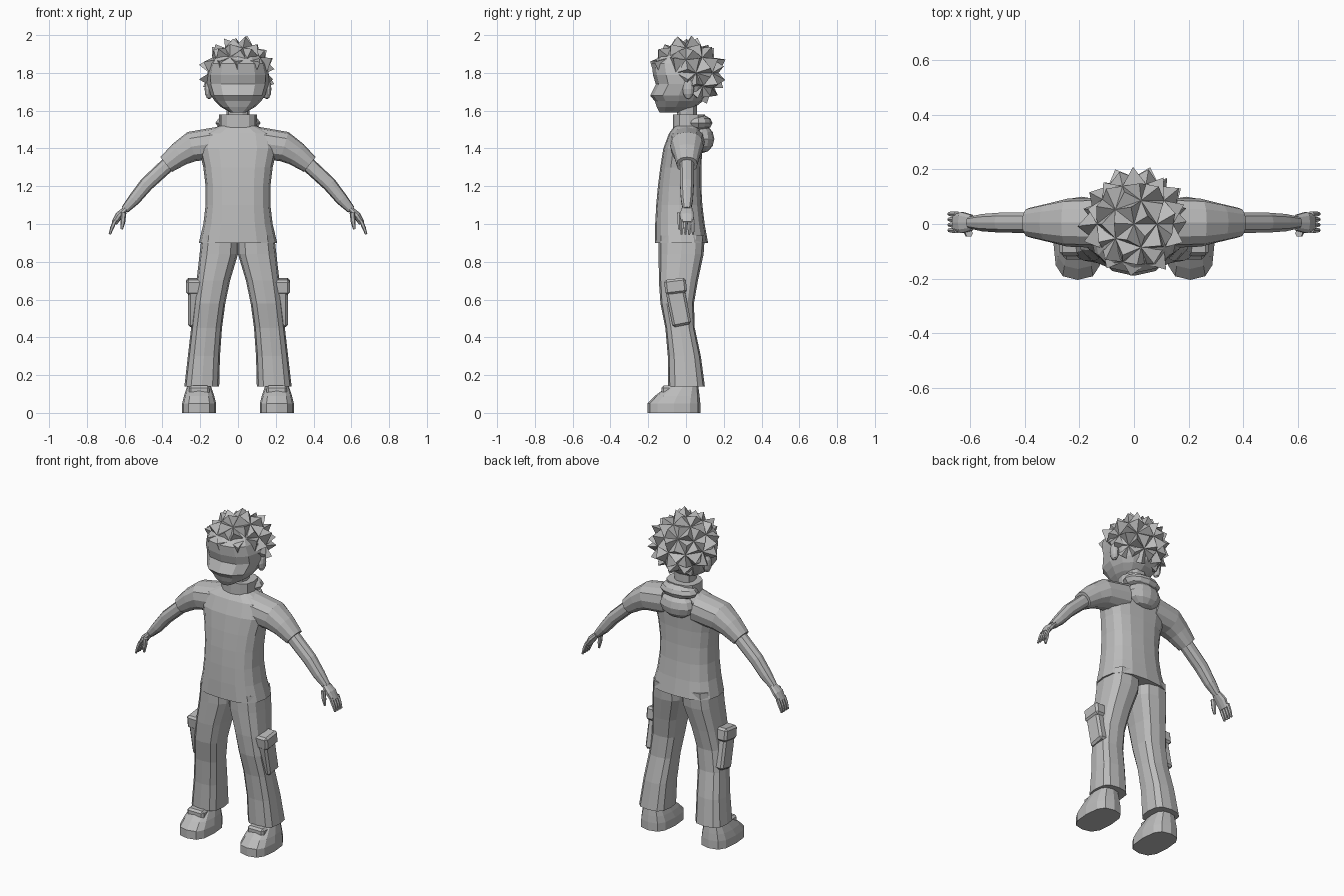
import bpy, bmesh, math, random
from mathutils import Matrix, Vector

random.seed(4)
cube = bpy.data.objects.get("Cube")
if cube:
    bpy.data.objects.remove(cube, do_unlink=True)

GREY = (.5, .5, .5, 1)
grey = bpy.data.materials.new("plain grey")
grey.use_nodes = True
grey.diffuse_color = GREY
grey.node_tree.nodes["Principled BSDF"].inputs["Base Color"].default_value = GREY


def finish(name, bm, paired=False, bevel=0):
    """Turn a bmesh into a flat shaded object, mirrored across x if paired."""
    bmesh.ops.recalc_face_normals(bm, faces=bm.faces)
    mesh = bpy.data.meshes.new(name)
    bm.to_mesh(mesh)
    bm.free()
    mesh.materials.append(grey)
    ob = bpy.data.objects.new(name, mesh)
    bpy.context.collection.objects.link(ob)
    if bevel:
        ob.modifiers.new("Soft edges", "BEVEL").width = bevel
    if paired:
        ob.modifiers.new("Other side", "MIRROR").use_mirror_merge = False


def loft(name, rings, sides=12, power=.8, paired=False):
    """Skin rings of (centre, half width vector, half depth); low power is squarer."""
    bm = bmesh.new()
    loops = []
    for centre, across, depth in rings:
        loop = []
        for i in range(sides):
            angle = math.tau * i / sides
            c, s = [math.copysign(abs(t) ** power, t)
                    for t in (math.cos(angle), math.sin(angle))]
            loop.append(bm.verts.new(centre + across * c + Vector((0, depth * s, 0))))
        loops.append(loop)
    for low, high in zip(loops, loops[1:]):
        for i in range(sides):
            bm.faces.new((low[i - 1], low[i], high[i], high[i - 1]))
    bm.faces.new(loops[0])
    bm.faces.new(loops[-1])
    finish(name, bm, paired)


def level(z, half, front, back, x=0):
    """One horizontal ring."""
    return Vector((x, (front + back) / 2, z)), Vector((half, 0, 0)), (back - front) / 2


def limb(name, path, y=.005, flat=1, sides=10):
    """Paired tube along (x, z, radius) points, its rings square to the path."""
    points = [Vector((x, y, z)) for x, z, radius in path]
    rings = []
    for i, point in enumerate(points):
        along = points[min(i + 1, len(points) - 1)] - points[max(i - 1, 0)]
        across = Vector((-along.z, 0, along.x)).normalized()
        radius = path[i][-1]
        rings.append((point, across * radius, radius * flat))
    loft(name, rings, sides, .85, paired=True)


def ball(name, at, size, paired=False):
    """Coarse ellipsoid with the given half sizes."""
    bm = bmesh.new()
    bmesh.ops.create_uvsphere(bm, u_segments=12, v_segments=6, radius=1,
                              matrix=Matrix.LocRotScale(at, None, size))
    finish(name, bm, paired)


def box(name, at, size, tilt=0):
    """Paired soft-edged box, leaning forward by tilt."""
    bm = bmesh.new()
    turn = Matrix.Rotation(tilt, 3, "X").to_quaternion()
    bmesh.ops.create_cube(bm, size=1, matrix=Matrix.LocRotScale(at, turn, size))
    finish(name, bm, paired=True, bevel=.012)


# Shirt body: narrow waist, flared hem, chest sloping back to the shoulders
shirt = []
for step in range(6):
    z = .9 + step / 10
    shirt.append(level(z, half=.17 + .6 * (z - 1.15) ** 2,
                       front=-.165 + .18 * (z - .9) ** 2,
                       back=.08 + .3 * (z - 1.25) ** 2))
shirt.append(level(1.48, half=.19, front=-.09, back=.08))
shirt.append(level(1.52, half=.1, front=-.06, back=.07))
loft("shirt_body", shirt, sides=16, power=.75)

# Neck, collar and hood
loft("neck", [level(z, half=.06, front=-.05, back=.06) for z in (1.5, 1.7)], sides=10)
loft("collar", [level(z, half=.1, front=-.07, back=.1) for z in (1.51, 1.58)])
ball("hood_roll", (0, .065, 1.535), (.12, .075, .045))
ball("hood_bag", (0, .085, 1.45), (.11, .065, .075))

# Head: rounded skull, with brow, nose and chin given by the face profile
head = []
for z, front in ((1.59, -.14), (1.62, -.155), (1.65, -.165), (1.68, -.19),
                 (1.74, -.16), (1.79, -.175), (1.85, -.18), (1.89, -.14), (1.92, -.09)):
    bulge = math.sqrt(max(.06, 1 - ((z - 1.77) / .18) ** 2))
    head.append(level(z, half=.165 * bulge, front=front, back=.2 * bulge - .06))
loft("head", head, power=.85)
ball("ears", (.153, .012, 1.715), (.024, .03, .055), paired=True)

# Spiky hair: part of a sphere with every face poked outwards
bm = bmesh.new()
bmesh.ops.create_icosphere(bm, subdivisions=2, radius=1,
                           matrix=Matrix.LocRotScale((0, 0, 1.8), None, (.16, .172, .155)))
bald = []
for face in bm.faces:
    middle = face.calc_center_median()
    if middle.z < 1.85 - 1.6 * max(0, middle.y + .05):
        bald.append(face)
bmesh.ops.delete(bm, geom=bald, context="FACES")
for tip in bmesh.ops.poke(bm, faces=bm.faces[:], offset=.05)["verts"]:
    tip.co += Vector([random.uniform(-.012, .012) for axis in range(3)])
    tip.co.z = min(tip.co.z, 2)
    tip.co.y = max(tip.co.y, -.19)
finish("spiky_hair", bm)

# Sleeves, arms and hands
limb("sleeves", [(.1, 1.43, .085), (.245, 1.41, .08), (.31, 1.37, .065), (.38, 1.315, .05)],
     flat=1.1, sides=12)
limb("arms", [(.35, 1.335, .04), (.485, 1.21, .038), (.55, 1.13, .033), (.6, 1.075, .022)])
limb("palms", [(.595, 1.08, .015), (.63, 1.045, .02), (.655, 1.005, .016)], flat=2)
for finger in range(4):
    limb(f"finger_{finger + 1}", [(.65, 1.02, .011), (.667, .98, .01), (.679, .945, .006)],
         y=.02 * finger - .023, sides=6)
limb("thumbs", [(.605, 1.06, .014), (.61, 1.01, .013), (.616, .972, .007)], y=-.034, sides=6)

# Trouser legs: spreading downwards, bent slightly at the knee
legs = []
for z in (.94, .84, .7, .58, .45, .3, .14):
    outer = .3 - .115 * z
    inner = .1 * max(0, 1 - (z / .84) ** 3)
    legs.append(level(z, half=(outer - inner) / 2, x=(outer + inner) / 2,
                      front=-.12 - .025 * math.tanh(9 * (z - .5)),
                      back=.07 + .03 * math.cos(8 * (z - .14))))
loft("trouser_legs", legs, power=.7, paired=True)

# Cargo pockets and flaps
box("pockets", (.222, -.04, .56), (.085, .1, .2), tilt=.2)
box("pocket_flaps", (.224, -.055, .67), (.1, .115, .08), tilt=.12)

# Shoes: upright sole, upper drawn in towards the ankle
shoe = []
for z, shrink in ((0, 0), (.05, 0), (.09, .02), (.15, .06)):
    shoe.append(level(z, half=.09 - shrink / 2, x=.206,
                      front=-.205 + 2 * shrink, back=.076 - shrink / 5))
loft("shoes", shoe, power=.7, paired=True)
box("shoe_tongues", (.205, -.095, .115), (.11, .07, .06))
